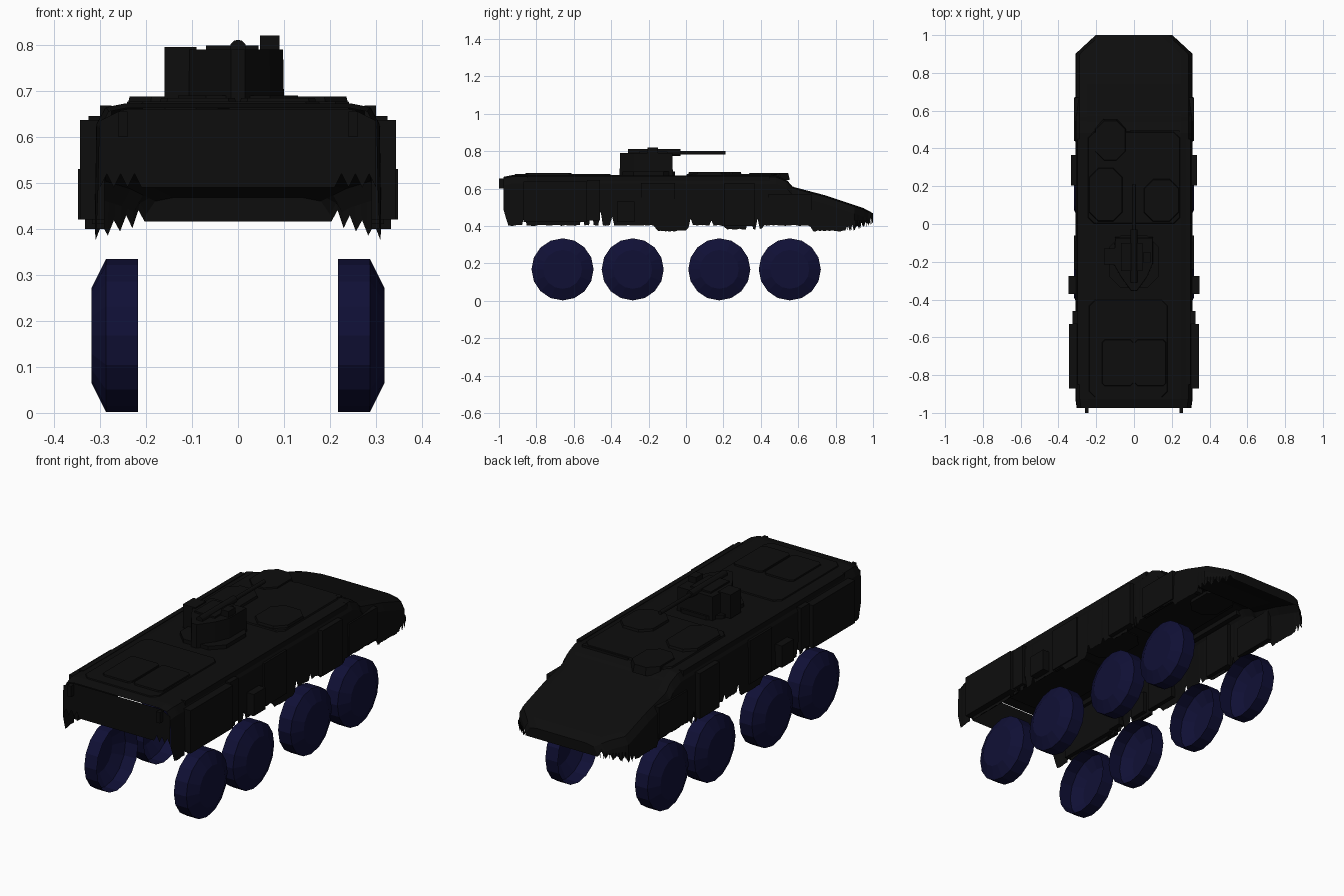
import bpy, bmesh, math, random
from mathutils import Matrix

if "Cube" in bpy.data.objects:
    bpy.data.objects.remove(bpy.data.objects["Cube"])

random.seed(4)


def material(name, rgb):
    m = bpy.data.materials.new(name)
    m.diffuse_color = (*rgb, 1)
    m.use_nodes = True
    m.node_tree.nodes["Principled BSDF"].inputs["Base Color"].default_value = m.diffuse_color
    return m


BLACK = material("hull black", (0.004, 0.004, 0.004))
BLUE = material("wheel navy", (0.005, 0.005, 0.036))


def finish(name, bm, mat, smooth=None):
    me = bpy.data.meshes.new(name)
    bmesh.ops.recalc_face_normals(bm, faces=bm.faces)
    bm.to_mesh(me)
    bm.free()
    me.materials.append(mat)
    ob = bpy.data.objects.new(name, me)
    bpy.context.collection.objects.link(ob)
    return ob


def prism(name, outline, z0, z1, inset=1.0, mat=BLACK):
    """Extrude a plan outline from z0 to z1, scaling the top about its centre."""
    bm = bmesh.new()
    cx = sum(p[0] for p in outline) / len(outline)
    cy = sum(p[1] for p in outline) / len(outline)
    low = [bm.verts.new((x, y, z0)) for x, y in outline]
    top = [bm.verts.new((cx + (x - cx) * inset, cy + (y - cy) * inset, z1)) for x, y in outline]
    n = len(outline)
    for i in range(n):
        j = (i + 1) % n
        bm.faces.new((low[i], low[j], top[j], top[i]))
    bm.faces.new(top)
    bm.faces.new(low[::-1])
    return finish(name, bm, mat)


def box(name, x0, x1, y0, y1, z0, z1, inset=1.0):
    return prism(name, [(x0, y0), (x1, y0), (x1, y1), (x0, y1)], z0, z1, inset)


def octagon(x0, x1, y0, y1, c):
    return [(x0 + c, y0), (x1 - c, y0), (x1, y0 + c), (x1, y1 - c),
            (x1 - c, y1), (x0 + c, y1), (x0, y1 - c), (x0, y0 + c)]


def cylinder(name, loc, r, depth, axis, sides=12):
    bm = bmesh.new()
    rot = Matrix.Rotation(math.pi / 2, 4, axis) if axis != 'Z' else Matrix()
    bmesh.ops.create_cone(bm, cap_ends=True, segments=sides, radius1=r, radius2=r,
                          depth=depth, matrix=Matrix.Translation(loc) @ rot)
    return finish(name, bm, BLACK)


def interp(table, y):
    for (a, va), (b, vb) in zip(table, table[1:]):
        if y <= b:
            return va + (vb - va) * (y - a) / (b - a)
    return table[-1][1]


# Hull shell: deck, shoulders and ragged skirts, open underneath
TOP = [(-0.98, 0.662), (-0.93, 0.672), (0.48, 0.67), (0.54, 0.645), (0.57, 0.61),
       (0.74, 0.565), (0.95, 0.495), (1.0, 0.468)]
WIDTH = [(-0.98, 0.30), (-0.92, 0.308), (0.9, 0.308), (1.0, 0.20)]
BOTTOM = [(-0.98, 0.5), (-0.95, 0.4), (-0.5, 0.4), (-0.17, 0.4), (-0.15, 0.37), (0.0, 0.37),
          (0.02, 0.4), (0.2, 0.4), (0.22, 0.38), (0.4, 0.38), (0.42, 0.4), (0.66, 0.4),
          (0.68, 0.37), (0.9, 0.37), (1.0, 0.41)]
SLITS = [(-0.86, 0.46), (-0.55, 0.48), (-0.51, 0.5), (-0.46, 0.48), (-0.4, 0.45),
         (0.02, 0.44), (0.14, 0.43), (0.34, 0.48), (0.38, 0.44)]


def ragged(y, i):
    z = interp(BOTTOM, y) + random.uniform(0, 0.006)
    for sy, sz in SLITS:
        if abs(y - sy) < 0.007:
            z = max(z, sz)
    if y > 0.84 and i % 2:
        z += 0.03
    return z


bm = bmesh.new()
STEPS = 160
rows = []
for i in range(STEPS + 1):
    y = -0.975 + 1.975 * i / STEPS
    t, w = interp(TOP, y), interp(WIDTH, y)
    b = ragged(y, i)
    side = max(t - 0.045, b + 0.015)
    half = [(w + 0.003, b), (w, side), (w - 0.02, t - 0.008), (w - 0.06, t)]
    pts = [(-x, z) for x, z in half] + [(x, z) for x, z in half[::-1]]
    rows.append([bm.verts.new((x, y, z)) for x, z in pts])
for r, s in zip(rows, rows[1:]):
    for k in range(7):
        bm.faces.new((r[k], r[k + 1], s[k + 1], s[k]))
bm.faces.new(rows[-1])
finish("hull_shell", bm, BLACK)

# Rear wall with ragged lower edge
bm = bmesh.new()
strip = []
for i in range(41):
    x = -0.3 + 0.6 * i / 40
    b = 0.49 + (0.03 if i % 2 and abs(x) > 0.2 else 0)
    strip.append((bm.verts.new((x, -0.975, b)),
                  bm.verts.new((x, -0.975, 0.66 - max(0, abs(x) - 0.25) * 0.5))))
for (a, b), (c, d) in zip(strip, strip[1:]):
    bm.faces.new((a, c, d, b))
finish("rear_wall", bm, BLACK)

# Torn spikes hanging under the skirts at both ends
for s in (-1, 1):
    bm = bmesh.new()
    for i in range(14):
        y = 0.86 + 0.01 * i
        w = interp(WIDTH, y) + 0.002
        vs = [bm.verts.new(p) for p in ((s * w, y, 0.43), (s * w, y + 0.008, 0.43),
                                        (s * w, y + 0.004, 0.365 + 0.003 * i))]
        bm.faces.new(vs)
    finish("skirt_spikes", bm, BLACK)

# Side storage boxes, pods, plates and rear hinges
for s in (-1, 1):
    def side_box(name, a, b, y0, y1, z0, z1):
        x0, x1 = sorted((s * a, s * b))
        return box(name, x0, x1, y0, y1, z0, z1)
    side_box("rear_side_box", 0.29, 0.343, -0.87, -0.53, 0.42, 0.637)
    side_box("rear_box_step", 0.29, 0.325, -0.53, -0.46, 0.43, 0.645)
    side_box("middle_pod", 0.29, 0.348, -0.37, -0.275, 0.42, 0.53)
    side_box("front_side_plate", 0.29, 0.333, 0.205, 0.365, 0.40, 0.63)
    side_box("wheel_arch_plate", 0.29, 0.317, 0.44, 0.67, 0.41, 0.57)
    side_box("middle_arch_plate", 0.29, 0.317, -0.24, -0.06, 0.41, 0.63)
    side_box("rear_hinge", 0.24, 0.26, -1.0, -0.965, 0.60, 0.655)
    side_box("deck_edge_rail", 0.275, 0.30, -0.85, 0.45, 0.64, 0.668)

# Raised deck plates and hatches
prism("rear_deck_plate", octagon(-0.24, 0.18, -0.92, -0.4, 0.03), 0.665, 0.677, 0.98)
for x0, x1 in ((-0.17, -0.004), (0.004, 0.17)):
    prism("rear_hatch", octagon(x0, x1, -0.86, -0.61, 0.015), 0.67, 0.684, 0.97)
prism("front_deck_plate", octagon(-0.245, 0.245, 0.0, 0.49, 0.03), 0.665, 0.677, 0.98)
prism("left_hatch", octagon(-0.24, -0.06, 0.01, 0.3, 0.05), 0.67, 0.688, 0.95)
prism("right_hatch", octagon(0.05, 0.24, 0.01, 0.24, 0.05), 0.67, 0.688, 0.95)
prism("driver_hatch", octagon(-0.21, -0.04, 0.33, 0.555, 0.05), 0.645, 0.684, 0.92)
box("deck_grille", -0.02, 0.24, 0.47, 0.495, 0.64, 0.675)

# Turret: shield shaped plan with side pod, sight and gun
turret = [(-0.1, -0.07), (0.1, -0.07), (0.1, -0.21), (0.07, -0.28), (0.015, -0.355),
          (-0.015, -0.355), (-0.07, -0.28), (-0.11, -0.21)]
prism("turret_ring", octagon(-0.13, 0.13, -0.34, -0.06, 0.06), 0.665, 0.69)
prism("turret_body", turret, 0.67, 0.79, 0.98)
box("turret_pod", -0.16, -0.09, -0.215, -0.13, 0.675, 0.795)
box("turret_roof_plate", -0.07, 0.045, -0.25, -0.1, 0.785, 0.798)
box("sight", 0.048, 0.09, -0.205, -0.15, 0.78, 0.82)
cylinder("gun_sleeve", (0, -0.17, 0.793), 0.018, 0.28, 'X')
cylinder("gun_barrel", (0, 0.075, 0.791), 0.01, 0.27, 'X')


# Wheels: faceted dishes, open on the inner side
def wheel(side, y):
    bm = bmesh.new()
    n = 16
    rings = []
    for x, r in ((0.217, 0.166), (0.287, 0.166), (0.318, 0.104)):
        rings.append([bm.verts.new((side * x, y + r * math.cos(2 * math.pi * k / n),
                                    0.168 + r * math.sin(2 * math.pi * k / n)))
                      for k in range(n)])
    for a, b in zip(rings, rings[1:]):
        for k in range(n):
            bm.faces.new((a[k], a[(k + 1) % n], b[(k + 1) % n], b[k]))
    bm.faces.new(rings[-1])
    finish("wheel", bm, BLUE)


for side in (-1, 1):
    for y in (-0.66, -0.285, 0.178, 0.555):
        wheel(side, y)
